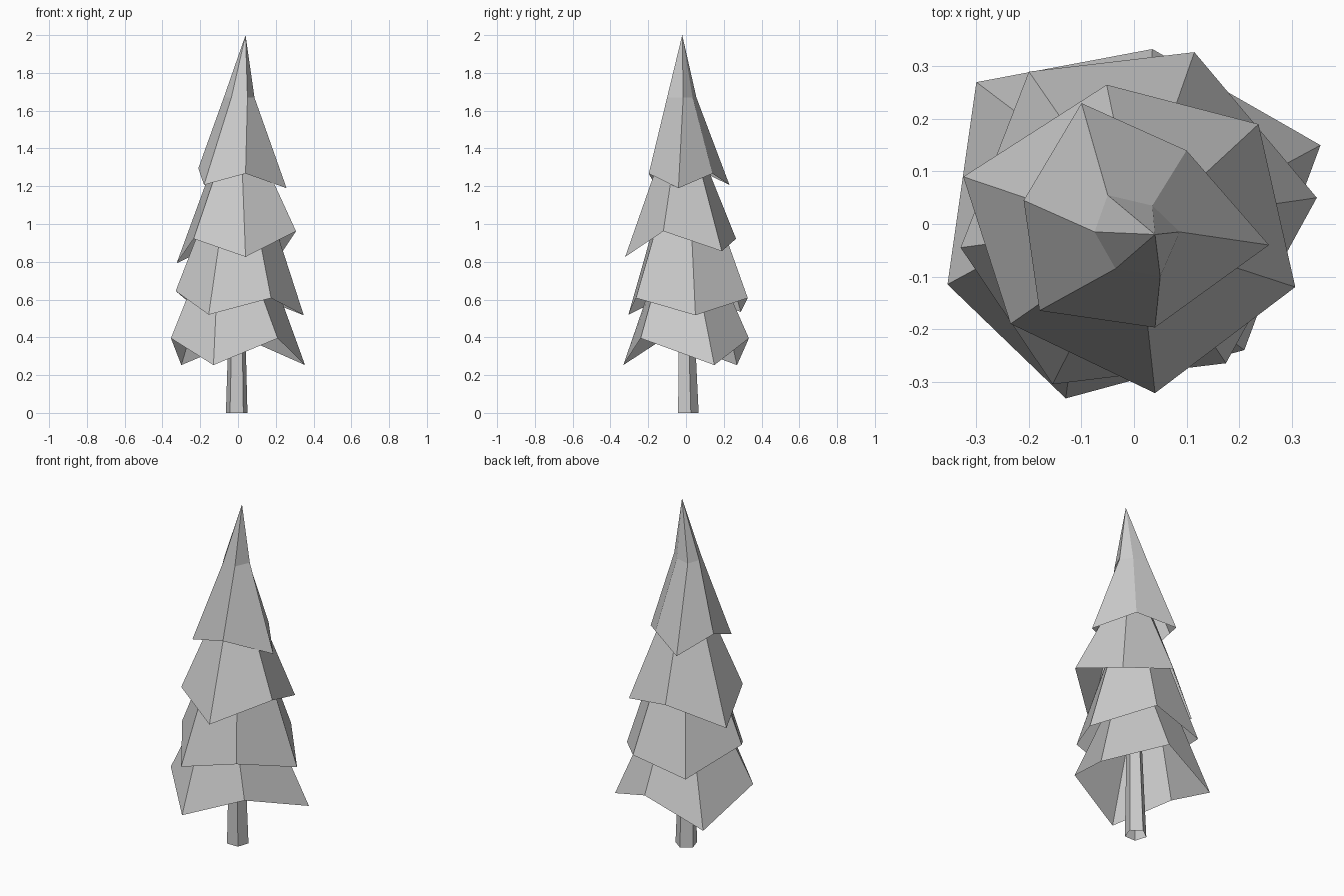
import bpy
import bmesh
from math import radians, cos, sin
from mathutils import Matrix, Vector

default_cube = bpy.data.objects.get("Cube")
if default_cube:
    bpy.data.objects.remove(default_cube, do_unlink=True)


def make_material(name, colour):
    material = bpy.data.materials.new(name)
    material.use_nodes = True
    material.diffuse_color = colour
    material.node_tree.nodes["Principled BSDF"].inputs["Base Color"].default_value = colour
    return material


grey = make_material("plain grey", (0.6, 0.6, 0.6, 1))


def shell(name, lower_points, upper_points, apex=None):
    """Open, flat-shaded band between two rings, optionally closed to a point."""
    mesh_data = bmesh.new()
    lower = [mesh_data.verts.new(point) for point in lower_points]
    upper = [mesh_data.verts.new(point) for point in upper_points]
    tip = mesh_data.verts.new(apex) if apex else None
    count = len(lower)
    for i in range(count):
        j = (i + 1) % count
        mesh_data.faces.new((lower[i], lower[j], upper[j], upper[i]))
        if tip:
            mesh_data.faces.new((upper[i], upper[j], tip))
    mesh = bpy.data.meshes.new(name)
    mesh_data.to_mesh(mesh)
    mesh_data.free()
    mesh.materials.append(grey)
    bpy.context.collection.objects.link(bpy.data.objects.new(name, mesh))


def neck(hem, factor, centre, turn=0):
    """The hem shrunk towards the stem, levelled and turned about it."""
    spin = Matrix.Rotation(radians(turn), 3, 'Z')
    return [spin @ Vector((x, y, 0)) * factor + Vector(centre) for x, y, z in hem]


def five_sided_ring(radius, centre):
    angles = [radians(90 + 72 * i) for i in range(5)]
    return [Vector(centre) + radius * Vector((cos(a), sin(a), 0)) for a in angles]


# Tapered five-sided trunk
shell("trunk", five_sided_ring(0.06, (-0.007, 0.007, 0)),
      five_sided_ring(0.042, (-0.005, -0.004, 0.6)))

# Lowest branches
hem = [(-.355, -.115, .395), (-.13, -.332, .253), (.21, -.24, .395),
       (.355, .15, .253), (.035, .333, .395), (-.3, .27, .253)]
shell("bottom_branches", hem, neck(hem, 0.45, (-0.02, 0, 0.82), -10))

# Lower middle branches
hem = [(-.33, -.045, .645), (-.155, -.305, .52), (.175, -.265, .608),
       (.348, .05, .517), (.115, .327, .608), (-.2, .29, .535)]
shell("lower_middle_branches", hem, neck(hem, 0.43, (0, 0, 1.13)))

# Upper middle branches
hem = [(-.325, .09, .792), (-.235, -.19, .922), (.04, -.322, .826),
       (.307, -.12, .962), (.237, .19, .856), (-.052, .265, .922)]
shell("upper_middle_branches", hem, neck(hem, 0.33, (0.005, -0.015, 1.4)))

# Pointed crown with a bend below the tip
hem = [(-.21, .045, 1.295), (-.18, -.165, 1.207), (.04, -.197, 1.267),
       (.257, -.04, 1.19), (.1, .14, 1.267), (-.1, .23, 1.207)]
bend = [(-.075, -.015), (-.035, -.085), (.05, -.1),
        (.087, -.015), (.035, .035), (-.05, .055)]
shell("crown", hem, [(x, y, 1.67) for x, y in bend], (0.04, -0.02, 2))
